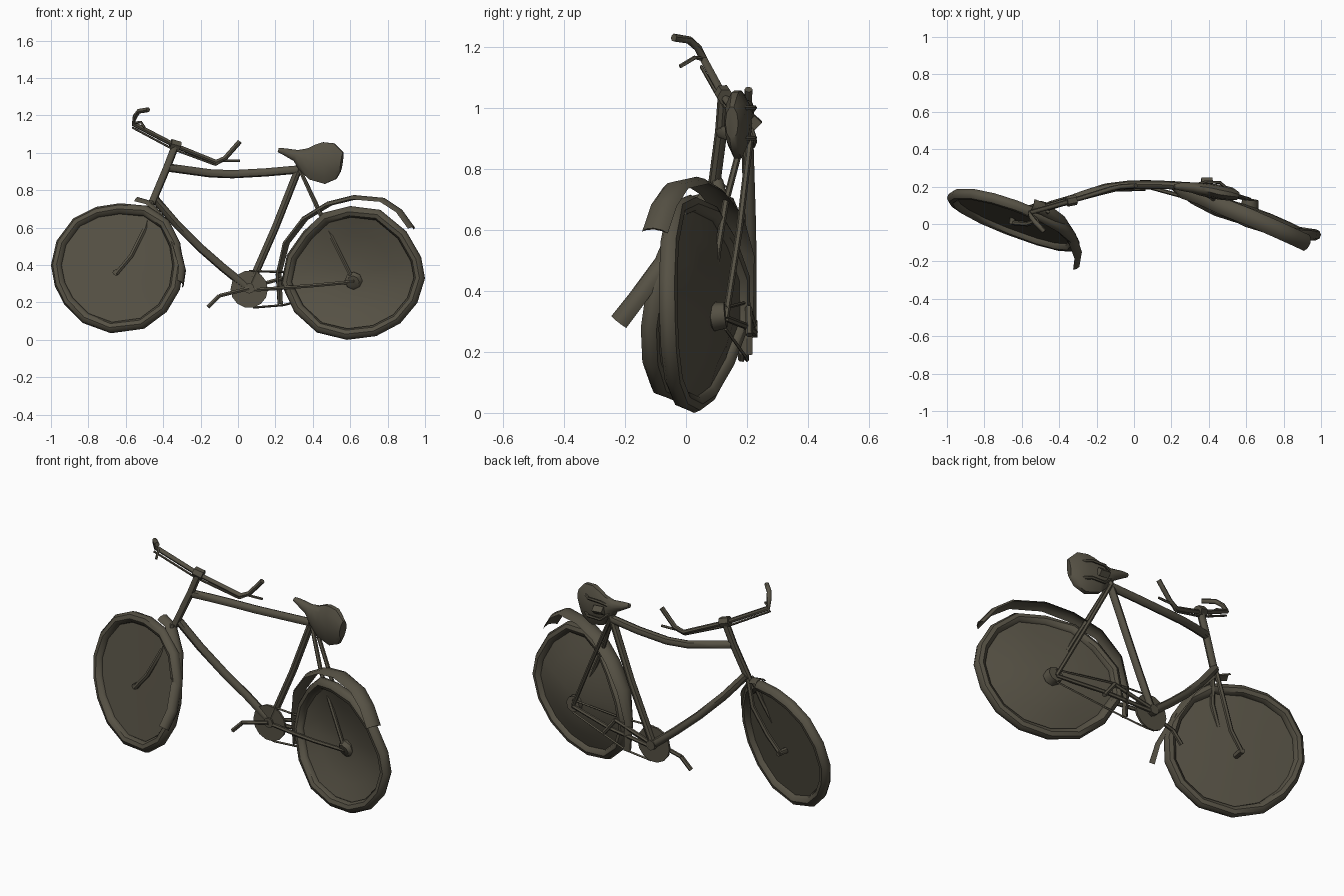
import bpy, bmesh, math
from mathutils import Vector as V

mat = bpy.data.materials.new("dark olive metal")
mat.diffuse_color = (0.092, 0.082, 0.058, 1)


def finish(name, bm, angle=45):
    bmesh.ops.recalc_face_normals(bm, faces=bm.faces[:])
    me = bpy.data.meshes.new(name)
    bm.to_mesh(me)
    bm.free()
    me.materials.append(mat)
    ob = bpy.data.objects.new(name, me)
    bpy.context.collection.objects.link(ob)
    bpy.ops.object.select_all(action='DESELECT')
    ob.select_set(True)
    bpy.context.view_layer.objects.active = ob
    bpy.ops.object.shade_smooth_by_angle(angle=math.radians(angle))
    return ob


def ngon(n, a=1, b=None):
    b = a if b is None else b
    return [(a * math.cos(2 * math.pi * i / n), b * math.sin(2 * math.pi * i / n)) for i in range(n)]


def sweep(name, pts, profile, scales=None, closed=False, ref=(0, 1, 0)):
    """Sweep a (side, out) profile along a path."""
    bm = bmesh.new()
    pts = [V(p) for p in pts]
    n, rings = len(pts), []
    for i, p in enumerate(pts):
        a = pts[(i - 1) % n] if closed or i else p
        b = pts[(i + 1) % n] if closed or i < n - 1 else p
        t = (b - a).normalized()
        s = V(ref)
        s = (s - t * s.dot(t)).normalized()
        o = t.cross(s)
        su, sv = scales[i] if scales else (1, 1)
        rings.append([bm.verts.new(p + s * u * su + o * v * sv) for u, v in profile])
    m = len(profile)
    for i in range(n if closed else n - 1):
        r, q = rings[i], rings[(i + 1) % n]
        for j in range(m):
            bm.faces.new((r[j], r[(j + 1) % m], q[(j + 1) % m], q[j]))
    if not closed:
        bm.faces.new(rings[0])
        bm.faces.new(rings[-1])
    return finish(name, bm)


def tube(name, pts, r, sides=8):
    return sweep(name, pts, ngon(sides, r))


def wheel(name, outline, centre, yfun, bowl):
    cx, cz = centre
    core = []
    for x, z in outline:
        d = math.hypot(x - cx, z - cz)
        k = (d - 0.03) / d
        core.append((cx + (x - cx) * k, cz + (z - cz) * k))
    path = [(x, yfun(x, z), z) for x, z in core]
    sweep(name + "_tire", path, ngon(8, 0.03), closed=True)
    # thin disc filling the wheel
    bm = bmesh.new()
    rings = []
    for f in (0.97, 0.65, 0.33):
        ring = []
        for x, z in core:
            px, pz = cx + (x - cx) * f, cz + (z - cz) * f
            ring.append(bm.verts.new((px, yfun(px, pz) + bowl * (1 - f * f), pz)))
        rings.append(ring)
    n = len(core)
    mid = bm.verts.new((cx, yfun(cx, cz) + bowl, cz))
    for i in range(n):
        j = (i + 1) % n
        for a, b in zip(rings, rings[1:]):
            bm.faces.new((a[i], a[j], b[j], b[i]))
        bm.faces.new((rings[-1][i], rings[-1][j], mid))
    finish(name + "_disc", bm)


# bent wheels
front_outline = [(-1, .4), (-.97, .53), (-.88, .65), (-.76, .71), (-.63, .73), (-.48, .715), (-.37, .64),
                 (-.31, .52), (-.29, .4), (-.31, .27), (-.38, .15), (-.5, .06), (-.68, .035), (-.83, .09),
                 (-.93, .19), (-.98, .29)]
rear_outline = [(.23, .3), (.26, .45), (.35, .58), (.46, .68), (.6, .715), (.76, .695), (.9, .58), (.98, .44),
                (1, .33), (.96, .2), (.87, .09), (.74, .02), (.58, .0), (.42, .04), (.3, .15)]
wheel("front_wheel", front_outline, (-.64, .37),
      lambda x, z: .027 - .37 * (x + .64) - .15 * (x + .64) ** 2 + .22 * (z - .37), 0)
wheel("rear_wheel", rear_outline, (.62, .34),
      lambda x, z: .012 - .34 * (x - .62) + .4 * (x - .62) ** 2 - .02 * (z - .34)
      + .4 * max(0, .62 - x) * (z - .34), .085)

# fenders: arched strips
arch = [(-.045, -.014), (-.028, .002), (0, .009), (.028, .002), (.045, -.014), (.028, -.005), (0, .002), (-.028, -.005)]
sweep("rear_fender", [(.22, .2, .19), (.21, .2, .35), (.25, .185, .52), (.35, .15, .65), (.48, .09, .73),
                      (.62, .035, .765), (.78, -.035, .75), (.87, -.075, .69), (.935, -.105, .6)],
      arch, ref=(.3, .95, 0), scales=[(.5, 1), (.6, 1)] + [(1, 1)] * 7)
sweep("front_fender", [(-.54, .1, .755), (-.47, .075, .735), (-.38, .01, .63), (-.32, -.08, .5),
                       (-.29, -.165, .38), (-.3, -.225, .3)],
      arch, ref=(.36, .93, 0), scales=[(.75, 1)] * 6)

# frame
tube("head_tube", [(-.33, .125, 1.05), (-.38, .115, .92), (-.46, .09, .73)], .02)
tube("top_tube", [(-.37, .12, .92), (-.26, .16, .905), (-.15, .195, .89), (-.03, .21, .885), (.15, .21, .895),
                  (.32, .2, .91)], .022)
tube("down_tube", [(-.45, .1, .76), (-.33, .135, .62), (-.2, .17, .49), (-.08, .2, .385), (.05, .212, .28)], .022)
tube("seat_tube", [(.33, .2, .93), (.2, .21, .6), (.06, .212, .28)], .02)
tube("seat_post", [(.32, .2, .9), (.36, .195, .97)], .016)
sweep("bottom_bracket", [(.06, .185, .275), (.06, .235, .275)], ngon(8, .028), ref=(1, 0, 0))

# stays and fork blades
tube("seat_stay_near", [(.33, .188, .91), (.43, .13, .69), (.5, .107, .55), (.62, .075, .31)], .011, 6)
tube("seat_stay_far", [(.33, .212, .91), (.48, .175, .6), (.62, .13, .31)], .011, 6)
tube("chain_stay_near", [(.07, .2, .265), (.27, .145, .28), (.4, .115, .29), (.62, .075, .31)], .011, 6)
tube("chain_stay_far", [(.07, .225, .265), (.35, .195, .285), (.62, .13, .31)], .011, 6)
for label, d in (("near", -1), ("far", 1)):
    tube("fork_blade_" + label, [(-.46, .085 + .015 * d, .74), (-.495, .068 + .042 * d, .6),
                                 (-.57, .042 + .042 * d, .45), (-.65, .042 + .035 * d, .355)], .013, 6)

# hubs
sweep("rear_hub", [(.615, .07, .31), (.618, .085, .315), (.622, .13, .32)], ngon(8, .048),
      scales=[(.7, .7), (1, 1), (.9, .9)], ref=(1, 0, 0))
sweep("front_hub", [(-.655, .0, .36), (-.64, .088, .36)], ngon(8, .016), ref=(1, 0, 0))

# drive parts
sweep("chain_wheel", [(.06, .195, .27), (.06, .207, .27)], ngon(14, .1), ref=(1, 0, 0))
tube("chain_upper", [(.06, .2, .368), (.3, .19, .36), (.62, .13, .345)], .006, 4)
tube("chain_lower", [(.08, .2, .172), (.24, .195, .185), (.62, .13, .275)], .006, 4)
tube("crank_near", [(.06, .187, .275), (-.1, .185, .235)], .011, 6)
tube("pedal_near", [(-.1, .185, .235), (-.16, .182, .175)], .012, 6)
tube("crank_far", [(.06, .222, .28), (.3, .205, .345)], .011, 6)
tube("pedal_far", [(.3, .205, .345), (.37, .208, .255)], .012, 6)

# twisted saddle, its top turned towards the front
saddle = [(.215, .2, 1.015, .012, .012), (.25, .2, 1.005, .022, .02), (.31, .195, .985, .028, .033),
          (.35, .188, .965, .034, .065), (.4, .18, .95, .038, .1), (.46, .17, .945, .04, .117),
          (.52, .16, .955, .036, .1), (.555, .15, .95, .022, .055)]
sweep("saddle", [s[:3] for s in saddle], ngon(10), scales=[s[3:] for s in saddle])
for i, z in enumerate((.9, 1.0)):
    tube("saddle_spring_%d" % i, [(.3, .2, .97), (.38, .225, z), (.46, .222, z), (.51, .18, z)], .008, 6)
sweep("saddle_clamp", [(.36, .225, .955), (.42, .225, .95)], ngon(4, .024))

# handlebar, stem clamp, brake rods and levers
tube("handlebar", [(-.48, -.04, 1.23), (-.53, .01, 1.222), (-.55, .04, 1.195), (-.56, .06, 1.155),
                   (-.33, .125, 1.035), (-.12, .19, .95), (-.07, .2, .97), (.01, .205, 1.06)], .013)
sweep("stem_clamp", [(-.36, .12, 1.05), (-.31, .13, 1.035)], ngon(6, .028))
tube("brake_rod", [(-.565, .05, 1.135), (-.35, .115, 1.02), (-.12, .185, .935)], .006, 5)
tube("brake_lever_left", [(-.55, .05, 1.16), (-.52, .03, 1.165), (-.5, -.02, 1.135)], .007, 5)
tube("brake_lever_right", [(-.12, .185, .937), (-.08, .2, .958), (.01, .205, .958)], .007, 5)
